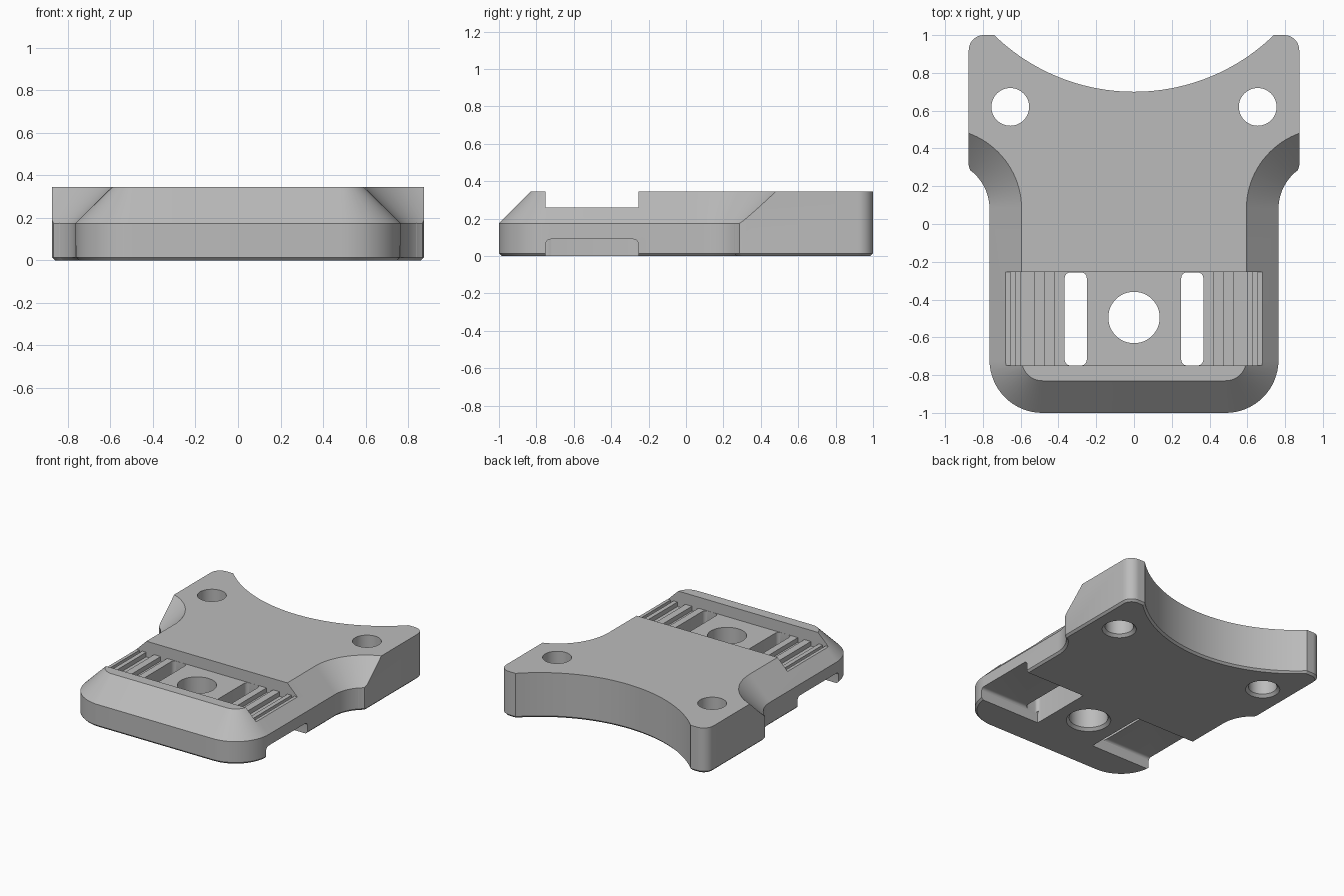
import bpy, bmesh, math
from mathutils import Vector

cube = bpy.data.objects.get("Cube")
if cube:
    bpy.data.objects.remove(cube)

TOP = 0.345
FLOOR = 0.26
Y0, Y1 = -0.75, -0.255


def arc(cx, cy, r, a0, a1, n=12):
    angles = [math.radians(a0 + (a1 - a0) * i / n) for i in range(n + 1)]
    return [(cx + r * math.cos(a), cy + r * math.sin(a)) for a in angles]


def mirrored(half):
    return half + [(-x, y) for x, y in reversed(half) if abs(x) > 1e-5]


def rounded_rect(x0, x1, y0, y1, r):
    return (arc(x1 - r, y0 + r, r, -90, 0, 6) + arc(x1 - r, y1 - r, r, 0, 90, 6)
            + arc(x0 + r, y1 - r, r, 90, 180, 6) + arc(x0 + r, y0 + r, r, 180, 270, 6))


def inset(pts, d):
    """Move a counter-clockwise outline inwards by d."""
    p = [Vector(q) for q in pts]
    out = []
    for i, q in enumerate(p):
        a = (q - p[i - 1]).normalized()
        b = (p[(i + 1) % len(p)] - q).normalized()
        n1, n2 = Vector((-a.y, a.x)), Vector((-b.y, b.x))
        out.append(q + (n1 + n2) * (d / (1 + n1.dot(n2))))
    return out


def loft(name, pts, levels, along_x=False):
    """Stack insets of an outline; levels are (height, inset) pairs."""
    bm = bmesh.new()
    rings = []
    for h, d in levels:
        ring = [(h, p.x, p.y) if along_x else (p.x, p.y, h) for p in inset(pts, d)]
        rings.append([bm.verts.new(c) for c in ring])
    n = len(pts)
    for lo, hi in zip(rings, rings[1:]):
        for i in range(n):
            j = (i + 1) % n
            bm.faces.new((lo[i], lo[j], hi[j], hi[i]))
    bm.faces.new(rings[0][::-1])
    bm.faces.new(rings[-1])
    mesh = bpy.data.meshes.new(name)
    bm.to_mesh(mesh)
    bm.free()
    ob = bpy.data.objects.new(name, mesh)
    bpy.context.collection.objects.link(ob)
    return ob


def combine(body, tool, operation="DIFFERENCE"):
    tool.hide_render = True
    mod = body.modifiers.new("cut", "BOOLEAN")
    mod.operation = operation
    mod.solver = "EXACT"
    mod.object = tool
    bpy.context.view_layer.objects.active = body
    bpy.ops.object.modifier_apply(modifier=mod.name)
    bpy.data.objects.remove(tool)


# Wide plate with rounded back corners and a concave back edge
plate_half = [(0.838, -1.2), (0.838, 0.26), (0.855, 0.268), (0.868, 0.285), (0.875, 0.31)]
plate_half += arc(0.795, 0.92, 0.08, 0, 90) + arc(0, 1.763, 1.063, -45.9, -90, 24)
body = loft("mounting_plate", mirrored(plate_half), [(0, 0.015), (0.015, 0), (TOP, 0)])

# Narrow front with rounded corners, flared shoulders and a broad top chamfer
front_half = arc(0.485, -0.72, 0.28, -90, 0, 16) + arc(1.021, 0.08, 0.256, 180, 90, 24)
front_half += [(1.6, 0.336), (1.6, 1.6)]
hull = loft("hull", mirrored(front_half), [(-0.1, 0.115), (0.015, 0), (0.175, 0), (0.365, 0.19)])
combine(body, hull, "INTERSECT")

# Cross channel in the top
channel = [(-1, Y0), (1, Y0), (1, Y1), (-1, Y1)]
combine(body, loft("channel", channel, [(FLOOR, 0), (0.5, 0)]))

# Strap pockets, slots and grip grooves on both sides
for s in (-1, 1):
    pocket = rounded_rect(Y0, Y1, -0.2, 0.09, 0.025)
    ends = sorted((s * 0.252, s * 1.0))
    combine(body, loft("pocket", pocket, [(e, 0) for e in ends], True))
    for a, b in ((0.42, 0.475), (0.53, 0.597), (0.63, 0.655)):
        x0, x1 = sorted((s * a, s * b))
        groove = [(x0, Y0), (x1, Y0), (x1, Y1), (x0, Y1)]
        combine(body, loft("groove", groove, [(FLOOR - 0.035, 0), (0.5, 0)]))
    x0, x1 = sorted((s * 0.25, s * 0.367))
    slot = rounded_rect(x0, x1, Y0 + 0.001, Y1 - 0.001, 0.03)
    combine(body, loft("slot", slot, [(-0.1, 0), (0.5, 0)]))

# Bolt holes, chamfered underneath
for x, y, r in ((0, -0.495, 0.136), (-0.655, 0.62, 0.1), (0.655, 0.62, 0.1)):
    circle = arc(x, y, r, 0, 360, 48)[:-1]
    combine(body, loft("hole", circle, [(-0.05, -0.07), (0.02, 0), (0.5, 0)]))

# One grey material
grey = bpy.data.materials.new("plain_grey")
grey.use_nodes = True
colour = (0.5, 0.5, 0.5, 1)
grey.diffuse_color = colour
grey.node_tree.nodes["Principled BSDF"].inputs["Base Color"].default_value = colour
body.data.materials.clear()
body.data.materials.append(grey)
for f in body.data.polygons:
    f.material_index = 0

bpy.ops.object.select_all(action="DESELECT")
body.select_set(True)
bpy.context.view_layer.objects.active = body
bpy.ops.object.shade_smooth_by_angle(angle=math.radians(25))
